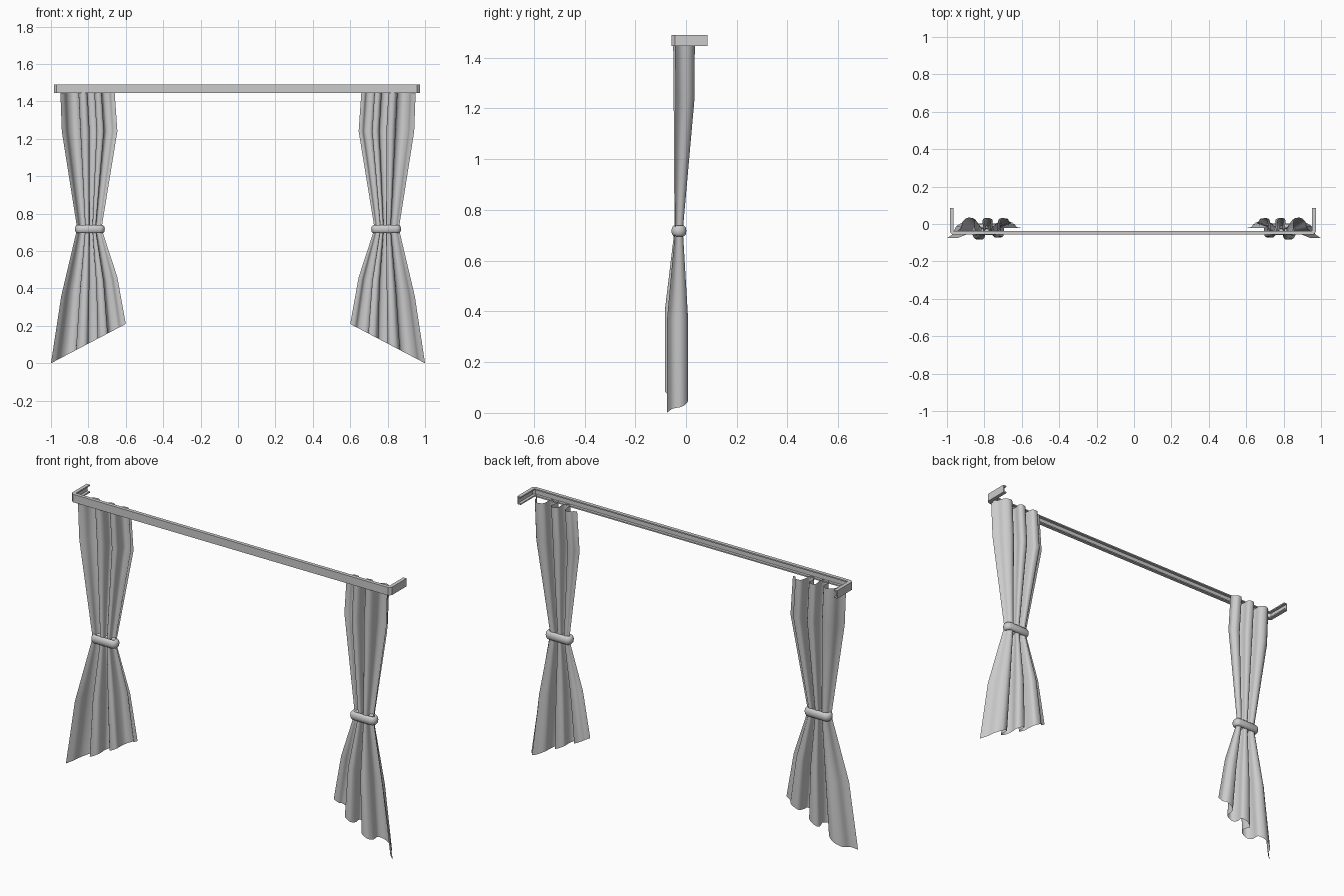
import bpy, bmesh, math
from mathutils import Vector

if "Cube" in bpy.data.objects:
    bpy.data.objects.remove(bpy.data.objects["Cube"])


def make_object(name, bm, smooth_angle=None):
    bmesh.ops.recalc_face_normals(bm, faces=bm.faces)
    mesh = bpy.data.meshes.new(name)
    bm.to_mesh(mesh)
    bm.free()
    ob = bpy.data.objects.new(name, mesh)
    bpy.context.collection.objects.link(ob)
    if smooth_angle:
        bpy.ops.object.select_all(action='DESELECT')
        ob.select_set(True)
        bpy.context.view_layer.objects.active = ob
        bpy.ops.object.shade_smooth_by_angle(angle=math.radians(smooth_angle))
    return ob


def bridge_rows(bm, rows, closed=False):
    for a, b in zip(rows, rows[1:]):
        n = len(a)
        for i in range(n if closed else n - 1):
            j = (i + 1) % n
            bm.faces.new((a[i], a[j], b[j], b[i]))


def smooth_path(points, steps):
    """Catmull-Rom curve through 2D points."""
    p = [Vector(q) for q in points]
    p = [2 * p[0] - p[1]] + p + [2 * p[-1] - p[-2]]
    out = []
    for a, b, c, d in zip(p, p[1:], p[2:], p[3:]):
        for k in range(steps):
            t = k / steps
            out.append(0.5 * (2 * b + (c - a) * t + (2 * a - 5 * b + 4 * c - d) * t * t
                              + (3 * b - a - 3 * c + d) * t ** 3))
    return out + [p[-2]]


# Curtain rail: C-channel swept round a U-shaped plan, open side inwards
XL, XR, YF, YB = -0.985, 0.972, -0.057, 0.085
channel = [(0, 1.446), (0, 1.49), (0.02, 1.49), (0.02, 1.483),
           (0.005, 1.483), (0.005, 1.453), (0.02, 1.453), (0.02, 1.446)]


def rail_plan(d):
    c = max(0.014 - 0.6 * d, 0.002)
    l, r, f = XL + d, XR - d, YF + d
    return [(l, YB), (l, f + c), (l + c, f), (r - c, f), (r, f + c), (r, YB)]


bm = bmesh.new()
rows = [[bm.verts.new((*rail_plan(d)[k], z)) for d, z in channel] for k in range(6)]
bridge_rows(bm, rows, closed=True)
bm.faces.new(rows[0])
bm.faces.new(rows[-1])
make_object("curtain_rail", bm)

# Pleat cross-section, normalised to -1..1 in both directions
pleats = smooth_path([(-1, -0.8), (-0.84, -0.3), (-0.76, 0.5), (-0.55, 0.97), (-0.34, 0.6),
                      (-0.33, -0.3), (-0.24, -0.9), (-0.07, -0.9), (0.0, -0.3), (-0.04, 0.6),
                      (0.08, 0.92), (0.25, 0.7), (0.25, -0.1), (0.33, -0.7), (0.5, -0.6),
                      (0.52, 0.1), (0.58, 0.8), (0.78, 0.85), (0.87, 0.45), (1, 0.37)], 3)

# Curtain levels: outer z, inner z, outer x, inner x, front y, back y
levels = [(1.457, 1.457, -0.95, -0.66, -0.052, 0.036),
          (1.24, 1.24, -0.942, -0.645, -0.05, 0.035),
          (0.72, 0.72, -0.86, -0.73, -0.046, -0.012),
          (0.36, 0.46, -0.945, -0.645, -0.085, 0.009),
          (0.0, 0.21, -1.0, -0.6, -0.085, 0.009)]

for side, sx in (("left", 1), ("right", -1)):
    # Gathered curtain with slanted hem
    bm = bmesh.new()
    rows = []
    for z0, z1, x0, x1, y0, y1 in levels:
        row = []
        for u, v in pleats:
            s, t = (u + 1) / 2, (v + 1) / 2
            row.append(bm.verts.new((sx * (x0 + (x1 - x0) * s), y0 + (y1 - y0) * t,
                                     z0 + (z1 - z0) * s)))
        rows.append(row)
    bridge_rows(bm, rows)
    make_object(side + "_curtain", bm, 50)

    # Tie band: torus stretched sideways into a flat loop
    bm = bmesh.new()
    rows = []
    for i in range(18):
        a = 2 * math.pi * i / 18
        row = []
        for j in range(10):
            b = 2 * math.pi * j / 10
            r = 0.016 + 0.014 * math.cos(b)
            shift = math.copysign(0.05, math.cos(a))
            row.append(bm.verts.new((sx * -0.792 + r * math.cos(a) + shift,
                                     -0.028 + r * math.sin(a),
                                     0.717 + 0.023 * math.sin(b))))
        rows.append(row)
    bridge_rows(bm, rows + [rows[0]], closed=True)
    make_object(side + "_tie_band", bm, 60)
